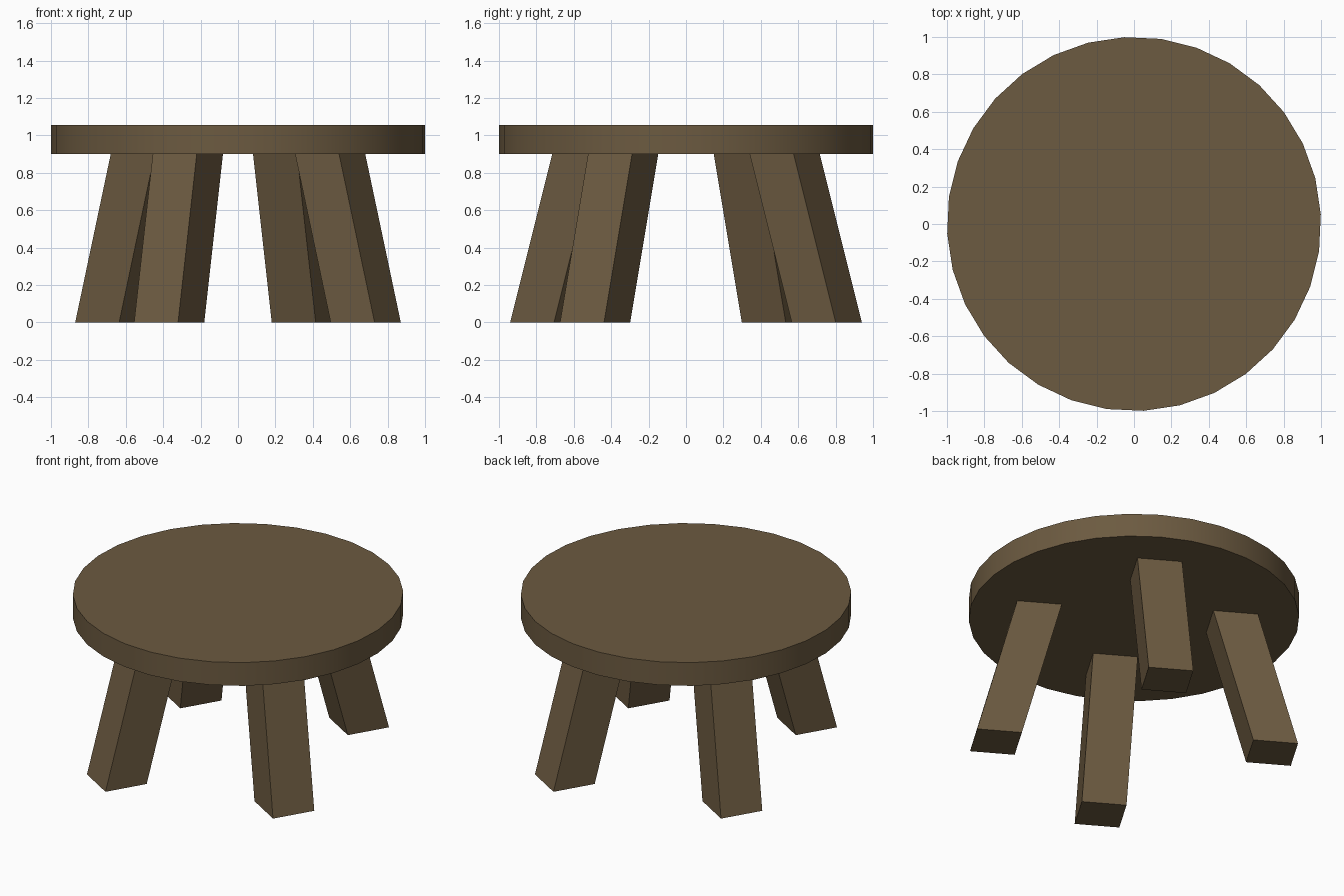
import bpy
import bmesh
import math
from mathutils import Matrix, Vector

cube = bpy.data.objects.get("Cube")
if cube:
    bpy.data.objects.remove(cube, do_unlink=True)

TURN = math.radians(-30.8)
SEAT_BOTTOM, SEAT_TOP = 0.9, 1.055
LEG_SIDE = 0.2735

# Single brown wood colour
wood = bpy.data.materials.new("brown_wood")
wood.use_nodes = True
wood.diffuse_color = (0.150, 0.103, 0.052, 1)
wood.node_tree.nodes["Principled BSDF"].inputs["Base Color"].default_value = wood.diffuse_color


def add_object(name, bm):
    bmesh.ops.recalc_face_normals(bm, faces=bm.faces)
    mesh = bpy.data.meshes.new(name)
    bm.to_mesh(mesh)
    bm.free()
    mesh.materials.append(wood)
    obj = bpy.data.objects.new(name, mesh)
    bpy.context.collection.objects.link(obj)
    return obj


def add_leg(name, foot, head):
    """Square leg with level ends, leaning from foot to head."""
    bm = bmesh.new()
    bmesh.ops.create_cube(bm, size=1)
    turn = Matrix.Rotation(TURN, 3, "Z")
    for v in bm.verts:
        end, z = (head, SEAT_BOTTOM) if v.co.z > 0 else (foot, 0)
        corner = turn @ Vector((v.co.x, v.co.y, 0)) * LEG_SIDE
        v.co = corner + Vector((end[0], end[1], z))
    return add_object(name, bm)


# Splayed legs: each pair is opposite through the centre
front_right = ((-0.368, -0.753), (-0.268, -0.528))
front_left = ((0.683, -0.486), (0.493, -0.336))
for sign, names in ((1, ("front_right_leg", "front_left_leg")),
                    (-1, ("back_left_leg", "back_right_leg"))):
    for name, ends in zip(names, (front_right, front_left)):
        foot, head = [(sign * x, sign * y) for x, y in ends]
        add_leg(name, foot, head)

# Round seat with smooth rim and sharp edges
bm = bmesh.new()
bmesh.ops.create_cone(
    bm, cap_ends=True, segments=32, radius1=1, radius2=1,
    depth=SEAT_TOP - SEAT_BOTTOM,
    matrix=Matrix.Translation((0, 0, (SEAT_TOP + SEAT_BOTTOM) / 2))
    @ Matrix.Rotation(TURN, 4, "Z"))
seat = add_object("seat", bm)
bpy.ops.object.select_all(action="DESELECT")
seat.select_set(True)
bpy.context.view_layer.objects.active = seat
bpy.ops.object.shade_smooth_by_angle(angle=math.radians(30))
